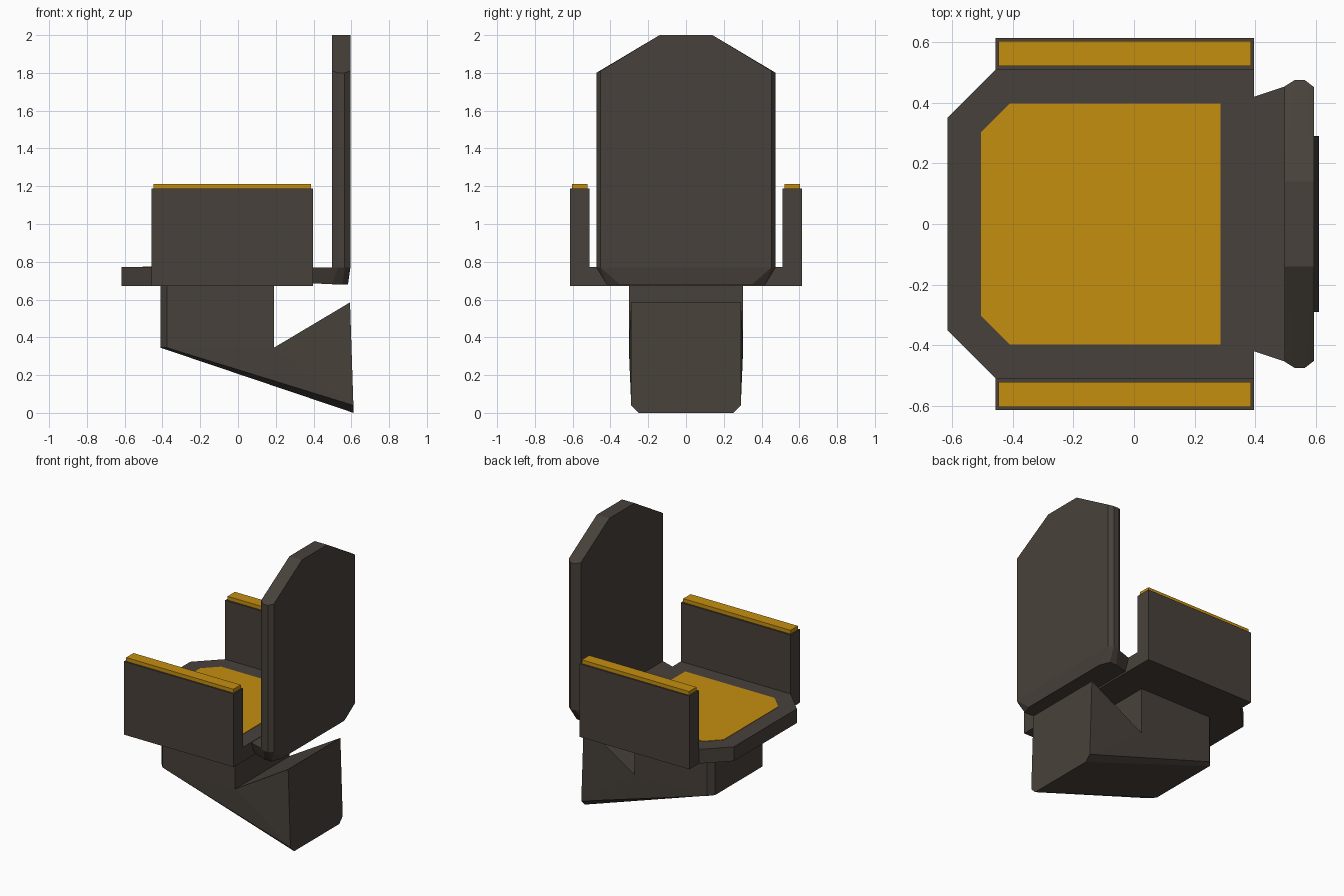
import bpy, bmesh

if "Cube" in bpy.data.objects:
    bpy.data.objects.remove(bpy.data.objects["Cube"])


def material(name, rgb):
    m = bpy.data.materials.new(name)
    m.diffuse_color = (*rgb, 1)
    m.use_nodes = True
    m.node_tree.nodes["Principled BSDF"].inputs["Base Color"].default_value = m.diffuse_color
    return m


BROWN = material("dark_brown", (0.064, 0.053, 0.043))
GOLD = material("gold", (0.56, 0.275, 0.005))


def finish(bm, name, mat):
    bmesh.ops.recalc_face_normals(bm, faces=bm.faces)
    me = bpy.data.meshes.new(name)
    bm.to_mesh(me)
    bm.free()
    me.materials.append(mat)
    ob = bpy.data.objects.new(name, me)
    bpy.context.collection.objects.link(ob)
    return ob


def prism(name, outline, z0, z1, mat):
    """Extrude an xy outline from z0 to z1."""
    bm = bmesh.new()
    lo = [bm.verts.new((x, y, z0)) for x, y in outline]
    hi = [bm.verts.new((x, y, z1)) for x, y in outline]
    bm.faces.new(lo)
    bm.faces.new(hi)
    n = len(lo)
    for i in range(n):
        j = (i + 1) % n
        bm.faces.new((lo[i], lo[j], hi[j], hi[i]))
    return finish(bm, name, mat)


def hull(name, half_points, mat):
    """Convex hull of points mirrored across y = 0."""
    bm = bmesh.new()
    for x, y, z in half_points:
        for s in (1, -1):
            bm.verts.new((x, s * y, z))
    bmesh.ops.convex_hull(bm, input=bm.verts)
    bmesh.ops.dissolve_limit(bm, angle_limit=0.01, verts=bm.verts, edges=bm.edges)
    return finish(bm, name, mat)


def mirrored(half):
    return half + [(x, -y) for x, y in reversed(half)]


def rect(x0, x1, y0, y1):
    return [(x0, y0), (x1, y0), (x1, y1), (x0, y1)]


# Seat with cut front corners, and its flat cushion panel
prism("seat", mirrored([(-0.617, 0.35), (-0.457, 0.51), (0.397, 0.51)]), 0.673, 0.773, BROWN)
prism("seat_cushion", mirrored([(-0.505, 0.303), (-0.41, 0.398), (0.285, 0.398)]), 0.770, 0.776, GOLD)

# Armrests with pads
for side, s in (("left", -1), ("right", 1)):
    prism(side + "_armrest", rect(-0.457, 0.397, s * 0.51, s * 0.615), 0.673, 1.187, BROWN)
    prism(side + "_arm_pad", rect(-0.447, 0.387, s * 0.522, s * 0.604), 1.187, 1.213, GOLD)

# Backrest: chamfered slab with sloped shoulders and tapered foot
plan = [(0.498, 0.455), (0.53, 0.475), (0.565, 0.475), (0.595, 0.452)]
pts = [(x, y, 0.77) for x, y in plan]
pts += [(x, y, 1.81 if y < 0.46 else 1.80) for x, y in plan]
pts += [(0.498, 0.14, 2.0), (0.595, 0.14, 2.0)]
pts += [(0.498, 0.42, 0.68), (0.555, 0.42, 0.68), (0.582, 0.35, 0.68)]
hull("backrest", pts, BROWN)

# Bridge between seat and backrest
hull("back_bridge", [(0.395, 0.42, 0.77), (0.50, 0.455, 0.77),
                     (0.395, 0.385, 0.685), (0.50, 0.42, 0.682)], BROWN)

# Pedestal: notched side profile, chamfered along front and bottom edges
outer = [(-0.41, 0.675), (-0.41, 0.345), (0.612, 0.0), (0.593, 0.585), (0.19, 0.345), (0.19, 0.675)]
inner = [(-0.375, 0.675), (-0.375, 0.345), (0.611, 0.04), (0.593, 0.585), (0.19, 0.345), (0.19, 0.675)]
wide = [0.303, 0.303, 0.29, 0.29, 0.303, 0.303]
bm = bmesh.new()
loops = []
for prof, s, inset in ((inner, -1, 0), (outer, -1, 0.04), (outer, 1, 0.04), (inner, 1, 0)):
    loops.append([bm.verts.new((x, s * (w - inset), z)) for (x, z), w in zip(prof, wide)])
for a, b in zip(loops, loops[1:]):
    for i in range(6):
        j = (i + 1) % 6
        bm.faces.new((a[i], a[j], b[j], b[i]))
# side faces split at the notch so each piece stays flat
for lp in (loops[0], loops[3]):
    bm.faces.new((lp[0], lp[1], lp[4], lp[5]))
    bm.faces.new((lp[1], lp[2], lp[4]))
    bm.faces.new((lp[2], lp[3], lp[4]))
finish(bm, "pedestal", BROWN)
